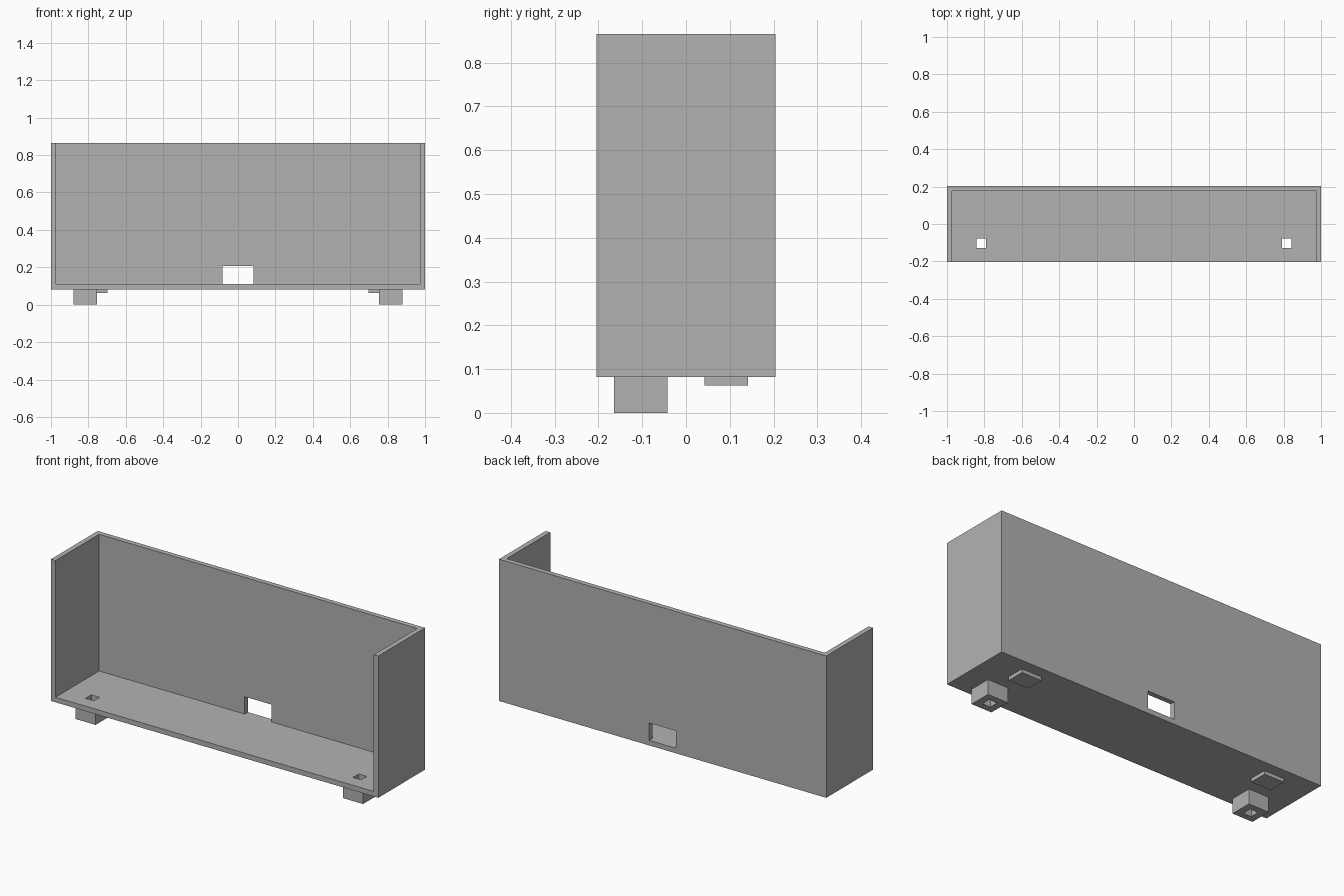
import bpy
import bmesh

cube = bpy.data.objects.get("Cube")
if cube:
    bpy.data.objects.remove(cube, do_unlink=True)

# Single grey material
GREY = (0.448, 0.448, 0.448, 1)
grey = bpy.data.materials.new("plain grey")
grey.use_nodes = True
grey.diffuse_color = GREY
grey.node_tree.nodes["Principled BSDF"].inputs["Base Color"].default_value = GREY


def box(name, xs, ys, zs):
    """Box spanning the given (low, high) ranges."""
    bm = bmesh.new()
    bmesh.ops.create_cube(bm, size=1)
    for v in bm.verts:
        v.co = [r[int(c > 0)] for r, c in zip((xs, ys, zs), v.co)]
    mesh = bpy.data.meshes.new(name)
    bm.to_mesh(mesh)
    bm.free()
    mesh.materials.append(grey)
    ob = bpy.data.objects.new(name, mesh)
    bpy.context.collection.objects.link(ob)
    return ob


def cut(target, xs, ys, zs):
    """Subtract a box from the target and discard the cutter."""
    cutter = box("cutter", xs, ys, zs)
    cutter.hide_render = True
    mod = target.modifiers.new("cut", 'BOOLEAN')
    mod.operation = 'DIFFERENCE'
    mod.solver = 'EXACT'
    mod.object = cutter
    bpy.context.view_layer.objects.active = target
    bpy.ops.object.modifier_apply(modifier=mod.name)
    bpy.data.objects.remove(cutter, do_unlink=True)


def span(center, half):
    return (center - half, center + half)


DEPTH, TOP, BASE, FLOOR, WALL = 0.204, 0.865, 0.082, 0.11, 0.028
FOOT_X, FOOT_Y = 0.817, -0.103
PAD_X, PAD_Y = 0.759, 0.092

# Tray open at the front and top, with a slot in the back wall
tray = box("tray", span(0, 1), span(0, DEPTH), (BASE, TOP))
cut(tray, span(0, 1 - WALL), (-1, DEPTH - WALL), (FLOOR, 1))
cut(tray, span(0, 0.082), (0, 1), (FLOOR, 0.206))

for side, s in (("left", 1), ("right", -1)):
    # Hollow front foot, its square hole running up through the floor
    foot = box(side + "_foot", span(s * FOOT_X, 0.062), span(FOOT_Y, 0.061), (0, BASE))
    for part in (tray, foot):
        cut(part, span(s * FOOT_X, 0.025), span(FOOT_Y, 0.025), (-0.1, 0.2))
    # Thin rear pad
    box(side + "_rear_pad", span(s * PAD_X, 0.061), span(PAD_Y, 0.05), (0.062, BASE))
